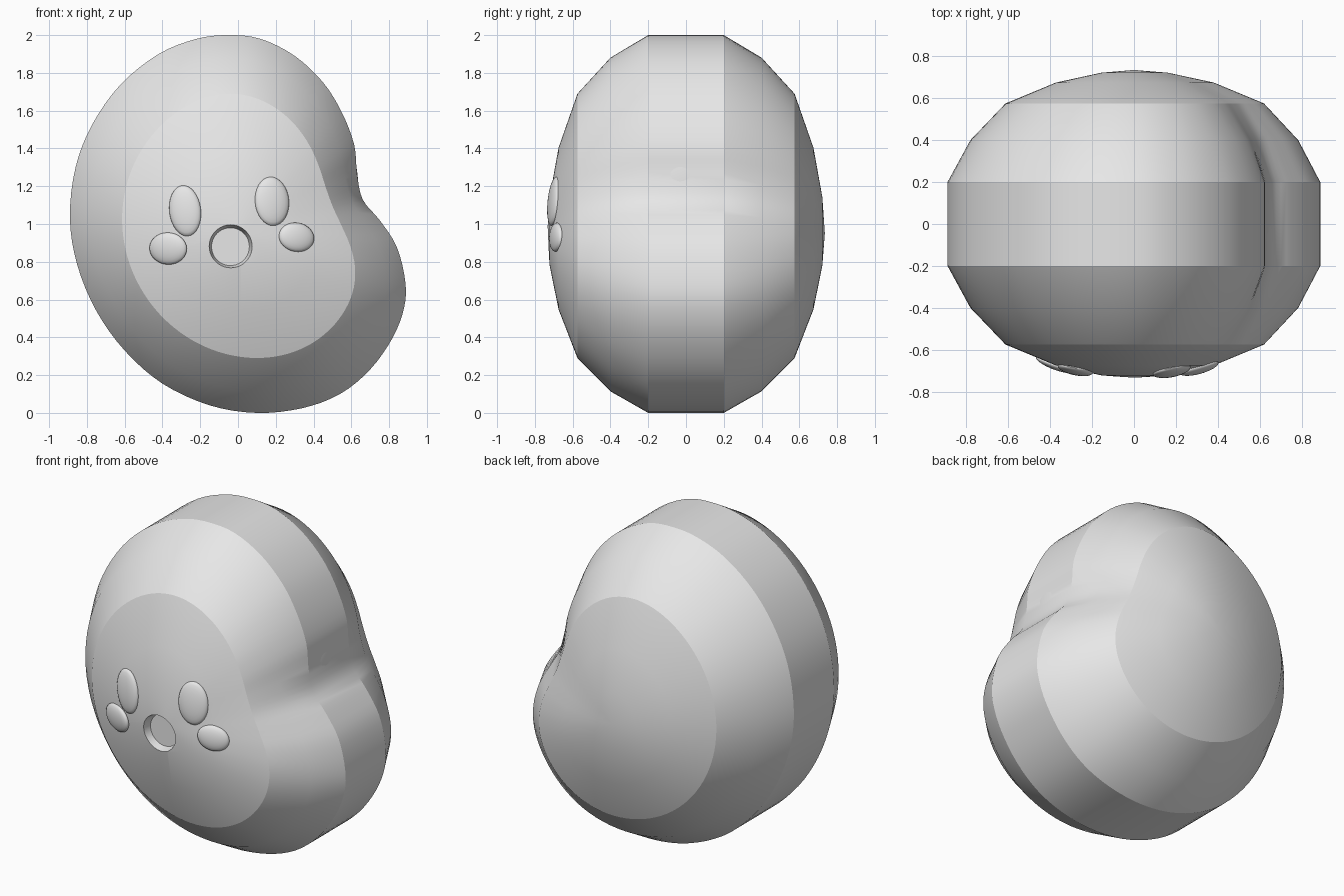
import bpy, bmesh, math
from mathutils import Vector, Matrix
from mathutils.bvhtree import BVHTree

cube = bpy.data.objects.get("Cube")
if cube:
    bpy.data.objects.remove(cube, do_unlink=True)

grey = bpy.data.materials.new("light_grey")
grey.use_nodes = True
grey.diffuse_color = (0.8, 0.8, 0.8, 1)
grey.node_tree.nodes["Principled BSDF"].inputs["Base Color"].default_value = (0.8, 0.8, 0.8, 1)


def make(name, bm, angle):
    """Turn a bmesh into a shaded grey object."""
    bmesh.ops.recalc_face_normals(bm, faces=bm.faces)
    mesh = bpy.data.meshes.new(name)
    bm.to_mesh(mesh)
    bm.free()
    mesh.materials.append(grey)
    ob = bpy.data.objects.new(name, mesh)
    bpy.context.collection.objects.link(ob)
    shade(ob, angle)
    return ob


def shade(ob, angle):
    bpy.ops.object.select_all(action='DESELECT')
    ob.select_set(True)
    bpy.context.view_layer.objects.active = ob
    bpy.ops.object.shade_smooth_by_angle(angle=math.radians(angle))


def relax(pts, times):
    """Soften a closed outline."""
    for _ in range(times):
        pts = [p * 0.5 + (pts[i - 1] + pts[(i + 1) % len(pts)]) * 0.25
               for i, p in enumerate(pts)]
    return pts


def spline(pts, steps=4):
    """Closed Catmull-Rom curve through the points."""
    out, n = [], len(pts)
    for i in range(n):
        a, b, c, d = (pts[(i + k) % n] for k in (-1, 0, 1, 2))
        for s in range(steps):
            t = s / steps
            out.append(b + (c - a) * (t / 2) + (a * 2 - b * 5 + c * 4 - d) * (t * t / 2)
                       + (b * 3 - a - c * 3 + d) * (t ** 3 / 2))
    return out


# Bean-shaped outline seen from the front (x, z)
outline = [Vector(p) for p in (
    (-.05, 2), (.12, 1.98), (.3, 1.89), (.45, 1.75), (.55, 1.59), (.615, 1.42),
    (.63, 1.27), (.66, 1.13), (.75, 1.02), (.84, .88), (.885, .7), (.88, .56),
    (.82, .4), (.7, .23), (.54, .1), (.34, .025), (.1, 0), (-.15, .04), (-.4, .155),
    (-.6, .33), (-.75, .54), (-.85, .78), (-.89, 1.03), (-.86, 1.3), (-.77, 1.53),
    (-.62, 1.74), (-.42, 1.9), (-.22, 1.98))]
middle = Vector((0, .95))

# Cross-section steps: depth, scale of outline, amount of softening
half = [(.2, 1, 0), (.4, .895, 1), (.575, .73, 3), (.675, .46, 5), (.722, .2, 7)]
levels = [(-y, s, r) for y, s, r in reversed(half)] + half

bm = bmesh.new()
rings = []
for y, s, r in levels:
    ring = spline(relax(outline, r))
    rings.append([bm.verts.new((q.x, y, q.y)) for q in (middle + (p - middle) * s for p in ring)])
count = len(rings[0])
for a, b in zip(rings, rings[1:]):
    for i in range(count):
        j = (i + 1) % count
        bm.faces.new((a[i], a[j], b[j], b[i]))
for ring, y in ((rings[0], -.735), (rings[-1], .735)):
    tip = bm.verts.new((middle.x, y, middle.y))
    for i in range(count):
        bm.faces.new((ring[i], ring[(i + 1) % count], tip))
body = make("body", bm, 18)
surface = BVHTree.FromPolygons([v.co for v in body.data.vertices],
                               [p.vertices for p in body.data.polygons])


def front_point(x, z):
    """Spot and outward normal on the front surface, averaged around the spot."""
    spot = surface.ray_cast(Vector((x, -2, z)), Vector((0, 1, 0)))[0]
    normal = Vector()
    for dx, dz in ((.07, 0), (-.07, 0), (0, .07), (0, -.07)):
        normal += surface.ray_cast(Vector((x + dx, -2, z + dz)), Vector((0, 1, 0)))[1]
    return spot, normal.normalized()


def pad(name, spot, normal, rx, rz, thick, tilt=0):
    """Flattened oval button lying on the surface."""
    bm = bmesh.new()
    bmesh.ops.create_uvsphere(bm, u_segments=32, v_segments=12, radius=1)
    up = Vector((0, 0, 1))
    side = up.cross(normal).normalized()
    rot = Matrix((side, normal.cross(side), normal)).transposed().to_4x4()
    bm.transform(Matrix.Translation(spot) @ rot @ Matrix.Rotation(math.radians(tilt), 4, 'Z')
                 @ Matrix.Diagonal((rx, rz, thick, 1)))
    return make(name, bm, 60)


# Eyes and cheeks
for name, x, z, rx, rz, tilt in (
        ("right_eye", -.28, 1.07, .085, .135, 8), ("left_eye", .18, 1.12, .092, .13, 3),
        ("right_cheek", -.37, .87, .105, .085, 0), ("left_cheek", .31, .93, .097, .077, -8)):
    spot, normal = front_point(x, z)
    pad(name, spot, normal, rx, rz, .028, tilt)

# Round dimple pad on the side, just above the waist crease
pad("side_pad", Vector((.605, -.03, 1.24)), Vector((1, 0, .1)).normalized(), .17, .17, .03)

# Mouth recess cut into the front
bm = bmesh.new()
bmesh.ops.create_cone(bm, cap_ends=True, segments=40, radius1=.13, radius2=.1, depth=.12)
spot, normal = front_point(-.04, .88)
bm.transform(Matrix.Translation(spot) @ Matrix.Rotation(math.radians(-90), 4, 'X'))
cutter = make("mouth_cutter", bm, 30)
cutter.hide_render = True
cut = body.modifiers.new("mouth", 'BOOLEAN')
cut.operation = 'DIFFERENCE'
cut.solver = 'EXACT'
cut.object = cutter
bpy.ops.object.select_all(action='DESELECT')
body.select_set(True)
bpy.context.view_layer.objects.active = body
bpy.ops.object.modifier_apply(modifier=cut.name)
bpy.data.objects.remove(cutter, do_unlink=True)
shade(body, 18)
